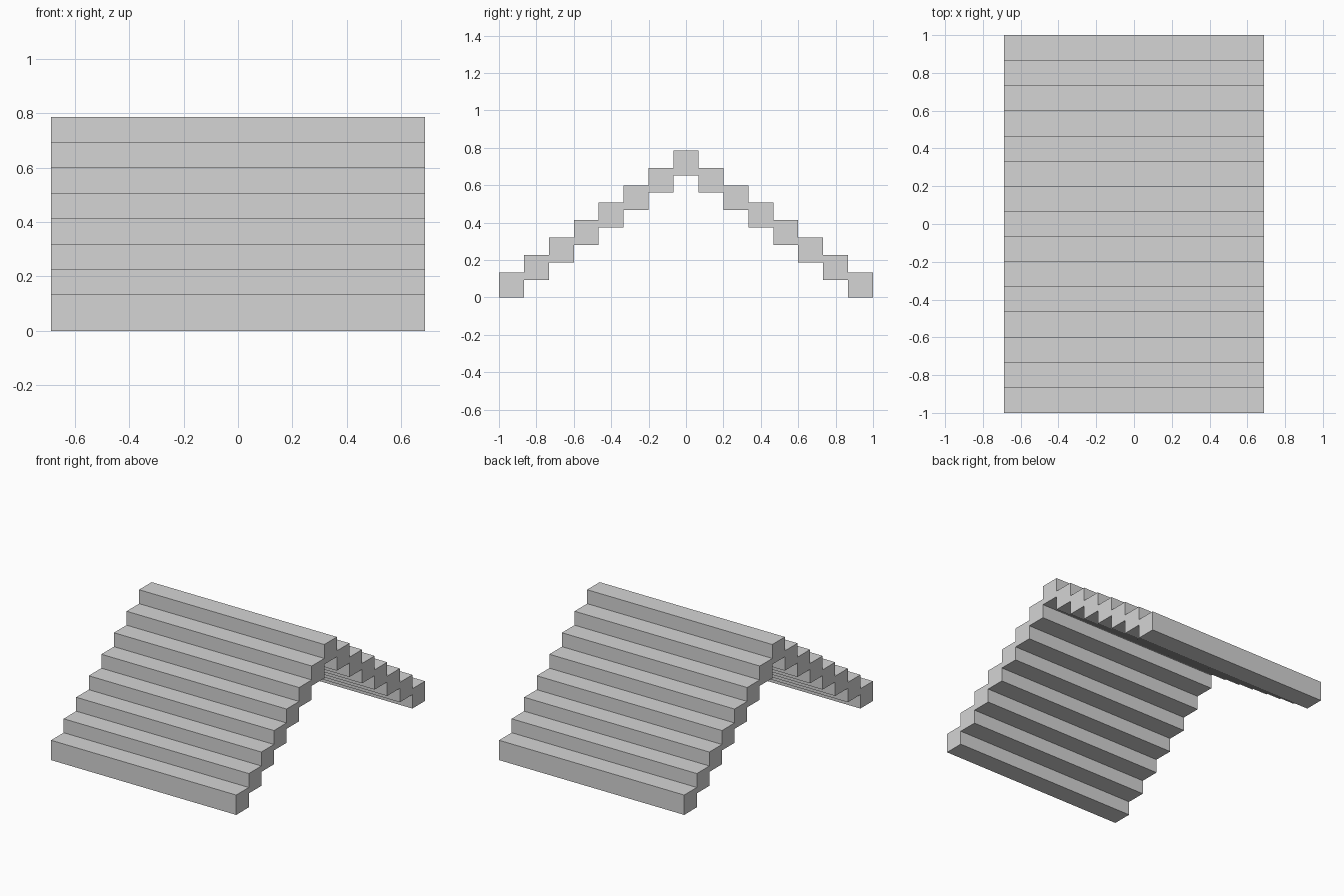
import bpy
import bmesh

cube = bpy.data.objects.get("Cube")
if cube:
    bpy.data.objects.remove(cube, do_unlink=True)

STEPS_PER_SIDE = 7
TREAD = 2 / (2 * STEPS_PER_SIDE + 1)
THICKNESS = 0.133
RISE = (0.786 - THICKNESS) / STEPS_PER_SIDE
HALF_WIDTH = 0.687

# Single plain material
grey = bpy.data.materials.new("light_grey")
grey.use_nodes = True
colour = (0.66, 0.66, 0.66, 1)
grey.diffuse_color = colour
grey.node_tree.nodes["Principled BSDF"].inputs["Base Color"].default_value = colour

# Stepped profile: along the top, then back along the underside
top, underside = [], []
for i in range(-STEPS_PER_SIDE, STEPS_PER_SIDE + 1):
    z = (STEPS_PER_SIDE - abs(i)) * RISE
    for y in ((i - 0.5) * TREAD, (i + 0.5) * TREAD):
        top.append((y, z + THICKNESS))
        underside.append((y, z))
profile = top + underside[::-1]

# Extrude the profile across the width of the stairs
bm = bmesh.new()
face = bm.faces.new([bm.verts.new((-HALF_WIDTH, y, z)) for y, z in profile])
extruded = bmesh.ops.extrude_face_region(bm, geom=[face])
moved = [g for g in extruded["geom"] if isinstance(g, bmesh.types.BMVert)]
bmesh.ops.translate(bm, verts=moved, vec=(2 * HALF_WIDTH, 0, 0))
bmesh.ops.recalc_face_normals(bm, faces=bm.faces)

mesh = bpy.data.meshes.new("double_staircase")
bm.to_mesh(mesh)
bm.free()
mesh.materials.append(grey)
stairs = bpy.data.objects.new("double_staircase", mesh)
bpy.context.collection.objects.link(stairs)
